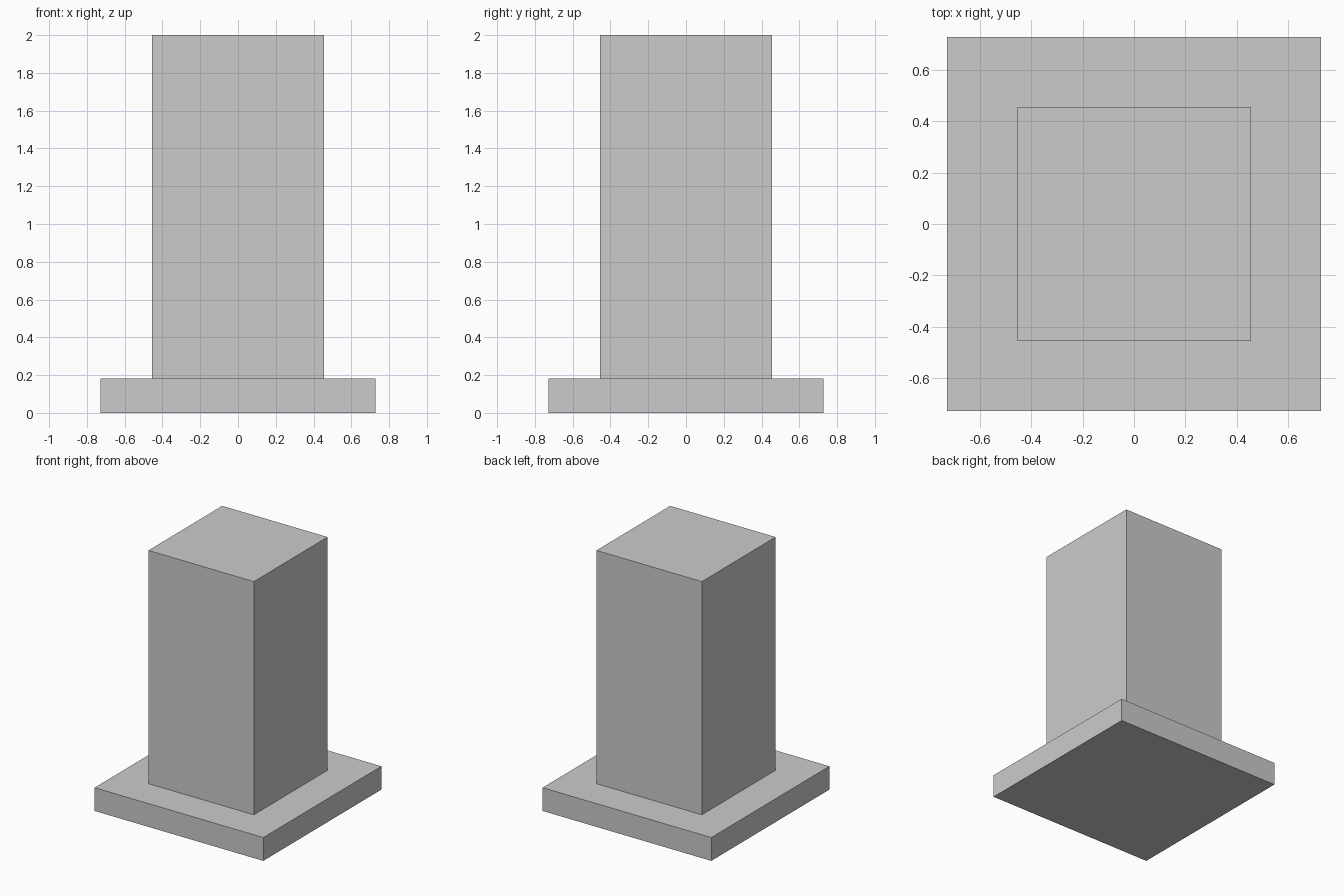
import bpy

if "Cube" in bpy.data.objects:
    bpy.data.objects.remove(bpy.data.objects["Cube"])

U = 2 / 11  # model is 11 modules tall


def box(name, width, z_bottom, z_top):
    """Square block centred on the z axis."""
    bpy.ops.mesh.primitive_cube_add(size=1, location=(0, 0, (z_bottom + z_top) / 2))
    obj = bpy.context.object
    obj.name = name
    obj.scale = (width, width, z_top - z_bottom)
    bpy.ops.object.transform_apply(location=False, rotation=False, scale=True)
    return obj


# Wide square foot plate
box("base_plate", 8 * U, 0, U)

# Tall square column standing on the plate
box("column", 5 * U, U, 11 * U)
